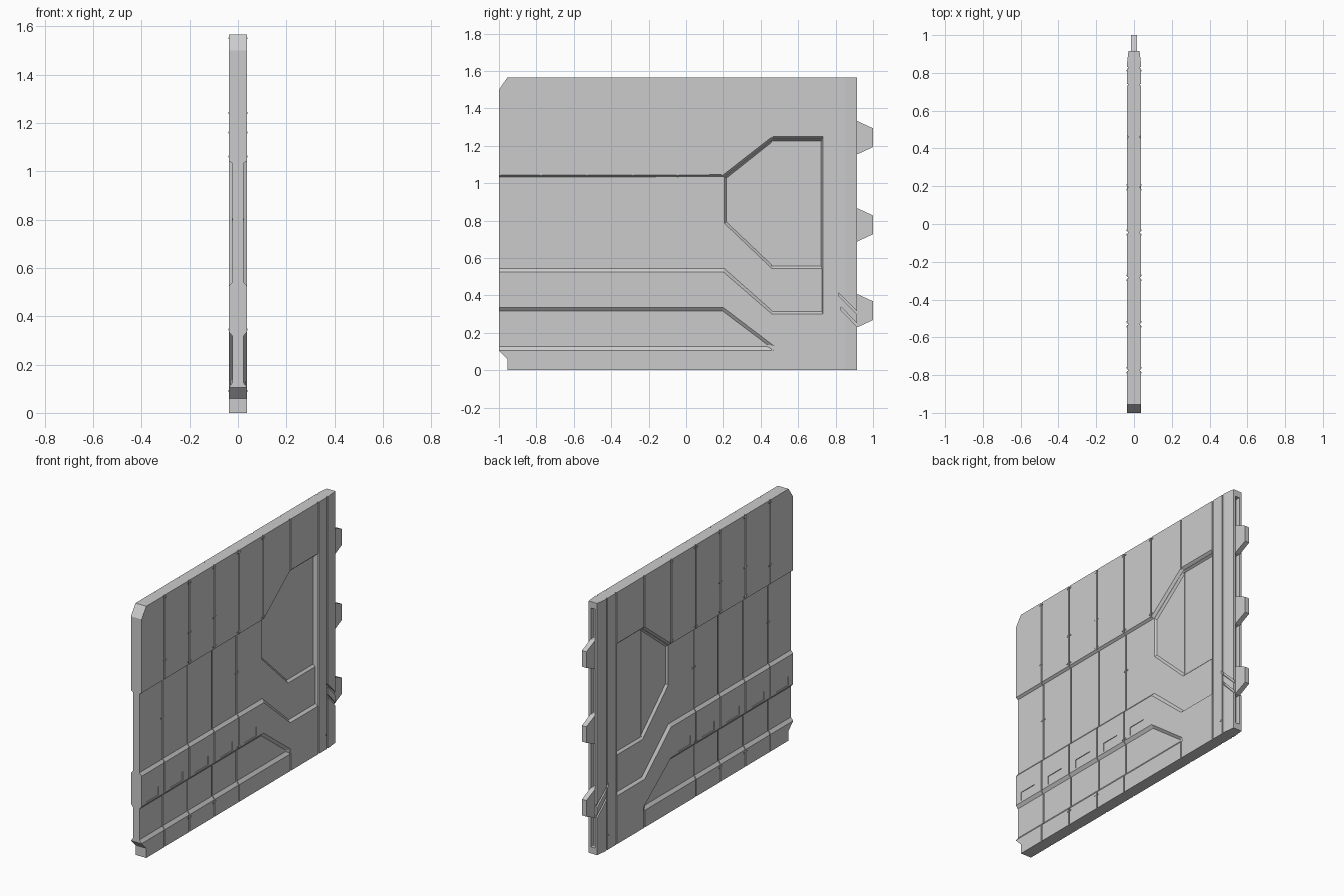
import bpy, bmesh

if "Cube" in bpy.data.objects:
    bpy.data.objects.remove(bpy.data.objects["Cube"])

T = 0.037      # half thickness of the panel
R = 0.022      # half thickness inside the wide recesses
D = 0.009      # half thickness inside the deep recess
OUT = 0.06     # cutters reach past the surface


def loft(bm, rings):
    """Closed solid through matching rings of points."""
    vs = [[bm.verts.new(p) for p in r] for r in rings]
    n = len(vs[0])
    faces = [bm.faces.new(vs[0]), bm.faces.new(vs[-1])]
    for a, b in zip(vs, vs[1:]):
        for i in range(n):
            j = (i + 1) % n
            faces.append(bm.faces.new((a[i], a[j], b[j], b[i])))
    bmesh.ops.recalc_face_normals(bm, faces=faces)


def finish(bm, name):
    me = bpy.data.meshes.new(name)
    bm.to_mesh(me)
    bm.free()
    ob = bpy.data.objects.new(name, me)
    bpy.context.collection.objects.link(ob)
    return ob


def both_sides(bm, rings):
    """Loft rings of (x, [(y, z), ...]) on the +x and -x side."""
    for s in (1, -1):
        loft(bm, [[(s * x, y, z) for y, z in poly] for x, poly in rings])


def rect(y0, y1, z0, z1):
    return [(y0, z0), (y1, z0), (y1, z1), (y0, z1)]


def cut(target, bm):
    cutter = finish(bm, "cutter")
    cutter.hide_render = True
    mod = target.modifiers.new("cut", 'BOOLEAN')
    mod.operation = 'DIFFERENCE'
    mod.solver = 'EXACT'
    mod.object = cutter
    bpy.context.view_layer.objects.active = target
    bpy.ops.object.modifier_apply(modifier=mod.name)
    bpy.data.objects.remove(cutter)


# Main slab with clipped front corners
outline = [(-0.955, 0), (0.915, 0), (0.915, 1.565), (-0.955, 1.565),
           (-1, 1.5), (-1, 0.105), (-0.955, 0.06)]
bm = bmesh.new()
loft(bm, [[(x, y, z) for y, z in outline] for x in (-T, T)])
panel = finish(bm, "door_panel")

# Wide stepped recess and lower strip recess, both with sloped walls
bm = bmesh.new()
wide_out = [(-1.05, 1.042), (0.2, 1.045), (0.46, 1.248), (0.732, 1.248),
            (0.732, 0.3), (0.46, 0.3), (0.2, 0.525), (-1.05, 0.525)]
wide_in = [(-1.05, 1.032), (0.205, 1.035), (0.463, 1.236), (0.727, 1.236),
           (0.727, 0.313), (0.466, 0.313), (0.206, 0.543), (-1.05, 0.543)]
both_sides(bm, [(R, wide_in), (T, wide_out), (OUT, wide_out)])
low_out = [(-1.05, 0.335), (0.2, 0.335), (0.47, 0.13), (0.47, 0.106), (-1.05, 0.106)]
low_in = [(-1.05, 0.317), (0.195, 0.317), (0.435, 0.136), (0.435, 0.126), (-1.05, 0.126)]
both_sides(bm, [(R, low_in), (T, low_out), (OUT, low_out)])
cut(panel, bm)

# Deep recess inside the wide one
bm = bmesh.new()
deep_out = [(0.206, 1.032), (0.464, 1.234), (0.726, 1.234),
            (0.726, 0.543), (0.46, 0.543), (0.206, 0.785)]
deep_in = [(0.216, 1.026), (0.468, 1.226), (0.723, 1.226),
           (0.723, 0.556), (0.466, 0.556), (0.216, 0.793)]
both_sides(bm, [(D, deep_in), (R, deep_out), (0.03, deep_out)])
cut(panel, bm)

# Vertical seams that follow the stepped surface, and shallow pockets
bm = bmesh.new()
G, W = 0.006, 0.0045
steps = [(-0.05, T), (0.106, T), (0.126, R), (0.317, R), (0.335, T),
         (0.525, T), (0.543, R), (1.032, R), (1.042, T), (1.6, T)]


def seam(y, floor):
    prof = [(x - G, z) for z, x in floor] + [(OUT, floor[-1][0]), (OUT, floor[0][0])]
    for s in (1, -1):
        loft(bm, [[(s * x, y + d, z) for x, z in prof] for d in (-W, W)])


for y in (-0.775, -0.53, -0.285, -0.045):
    seam(y, steps)
seam(0.195, [(1.02, T), (1.6, T)])
for z0, z1, x in ((-0.05, 0.13, T), (0.556, 1.226, D + 0.003), (1.23, 1.6, T)):
    seam(0.461, [(z0, x), (z1, x)])
for y in (0.737, 0.828):
    seam(y, [(-0.05, T), (1.6, T)])
for y0, y1 in ((-0.955, -0.835), (-0.715, -0.595), (-0.475, -0.345),
               (-0.225, -0.105), (0.01, 0.13)):
    loft_poly = rect(y0, y1, 0.345, 0.4)
    both_sides(bm, [(T - 0.004, loft_poly), (OUT, loft_poly)])
cut(panel, bm)

# Tapered rear edge
bm = bmesh.new()
for s in (1, -1):
    wedge = [(T + 0.001, 0.84), (0.028, 0.93), (OUT, 0.93), (OUT, 0.84)]
    loft(bm, [[(s * x, y, z) for x, y in wedge] for z in (-0.1, 1.7)])
cut(panel, bm)

# Channel in the rear edge, and diagonal latch slots
bm = bmesh.new()
loft(bm, [[(x, y, z) for y, z in rect(0.885, 0.95, 0.04, 1.525)] for x in (-0.014, 0.014)])
for y, z, drop in ((0.815, 0.415, 0.125), (0.83, 0.338, 0.115)):
    slot = [(y, z), (0.94, z - drop), (0.94, z - drop - 0.018), (y, z - 0.018)]
    both_sides(bm, [(0.022, slot), (OUT, slot)])
cut(panel, bm)

# Hinge tabs on the rear edge
for i, z in enumerate((1.243, 0.777, 0.318)):
    bm = bmesh.new()
    loft(bm, [[(-hx, y, z - hz), (hx, y, z - hz), (hx, y, z + hz), (-hx, y, z + hz)]
              for y, hx, hz in ((0.88, 0.016, 0.09), (0.918, 0.016, 0.088), (1.0, 0.015, 0.05))])
    finish(bm, f"hinge_tab_{i + 1}")

# Rivets in pairs beside the seams
rivets = {-0.775: (1.55, 1.16, 0.8), -0.53: (1.55, 1.24, 1.06, 0.09),
          -0.285: (1.55, 1.24, 1.06, 0.09), -0.045: (1.55, 1.06, 0.8, 0.345),
          0.195: (1.55, 1.06), 0.825: (0.09,)}
bm = bmesh.new()
for y, heights in rivets.items():
    for z in heights:
        x = R if 0.55 < z < 1.03 else T
        for d in (-0.013, 0.013):
            if y + d < 0.83:
                poly = rect(y + d - 0.004, y + d + 0.004, z - 0.004, z + 0.004)
                both_sides(bm, [(x - 0.002, poly), (x + 0.003, poly)])
finish(bm, "rivets")
